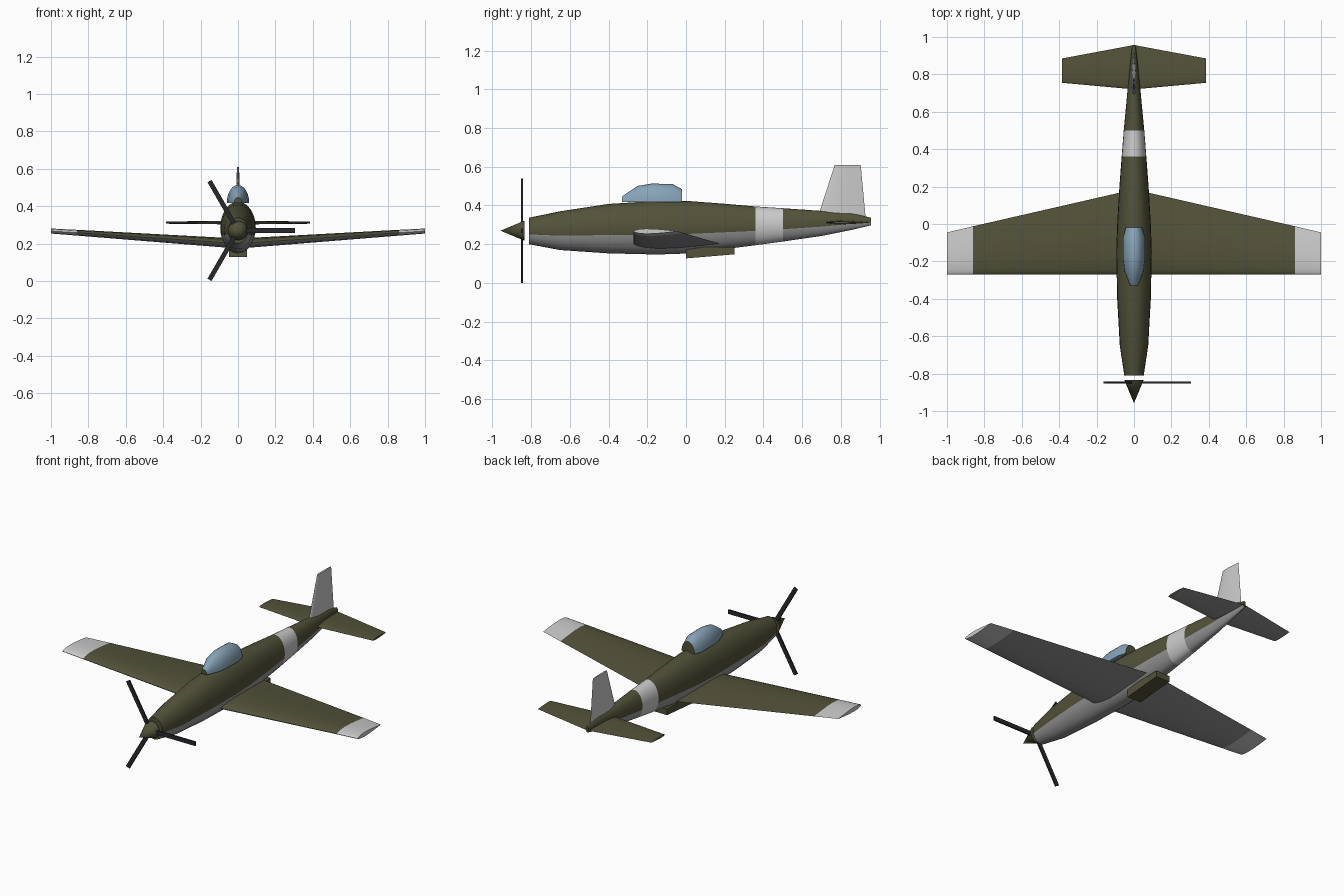
import bpy, bmesh
from math import sin, cos, pi, radians
from mathutils import Matrix, Vector

if "Cube" in bpy.data.objects:
    bpy.data.objects.remove(bpy.data.objects["Cube"])


def material(name, rgb):
    m = bpy.data.materials.new(name)
    m.diffuse_color = (*rgb, 1)
    m.use_nodes = True
    m.node_tree.nodes["Principled BSDF"].inputs["Base Color"].default_value = m.diffuse_color
    return m


OLIVE = material("olive", (0.085, 0.085, 0.042))
GREY = material("underside_grey", (0.3, 0.3, 0.3))
WHITE = material("white", (0.75, 0.75, 0.75))
GLASS = material("canopy_blue", (0.24, 0.37, 0.48))
DARK = material("blade_dark", (0.02, 0.022, 0.026))


def finish(name, bm, mats, angle=35):
    bmesh.ops.recalc_face_normals(bm, faces=bm.faces)
    me = bpy.data.meshes.new(name)
    bm.to_mesh(me)
    bm.free()
    for m in mats:
        me.materials.append(m)
    ob = bpy.data.objects.new(name, me)
    bpy.context.collection.objects.link(ob)
    bpy.ops.object.select_all(action='DESELECT')
    ob.select_set(True)
    bpy.context.view_layer.objects.active = ob
    bpy.ops.object.shade_smooth_by_angle(angle=radians(angle))
    return ob


def loft(name, rings, mats, pick, angle=35):
    """Skin closed rings; pick(segment, side) gives a material index, side None = end cap."""
    bm = bmesh.new()
    vs = [[bm.verts.new(p) for p in r] for r in rings]
    n = len(rings[0])
    for i in range(len(vs) - 1):
        for j in range(n):
            k = (j + 1) % n
            f = bm.faces.new((vs[i][j], vs[i][k], vs[i + 1][k], vs[i + 1][j]))
            f.material_index = pick(i, j)
    for i, seg in ((0, 0), (-1, len(vs) - 2)):
        bm.faces.new(vs[i]).material_index = pick(seg, None)
    return finish(name, bm, mats, angle)


# Fuselage: y, bottom z, top z, half width
stations = [(-0.81, 0.20, 0.337, 0.052), (-0.65, 0.17, 0.37, 0.076),
            (-0.40, 0.153, 0.408, 0.09), (-0.15, 0.147, 0.424, 0.095),
            (0.0, 0.152, 0.424, 0.09), (0.2, 0.175, 0.409, 0.078),
            (0.36, 0.195, 0.395, 0.066), (0.5, 0.214, 0.386, 0.055),
            (0.7, 0.243, 0.372, 0.036), (0.86, 0.275, 0.36, 0.02),
            (0.955, 0.298, 0.337, 0.009)]
N = 24
rings = [[(w * cos(2 * pi * j / N), y, (a + b) / 2 + (b - a) / 2 * sin(2 * pi * j / N))
          for j in range(N)] for y, a, b, w in stations]


def fuselage_paint(i, j):
    if i == 6:
        return 2
    return 1 if j is not None and N // 2 + 1 <= j < N - 1 else 0


loft("fuselage", rings, [OLIVE, GREY, WHITE], fuselage_paint)

# Aerofoil: chord fraction, half thickness fraction
FOIL = [(0.0125, 0.26), (0.05, 0.5), (0.12, 0.76), (0.28, 1.0), (0.5, 0.87), (0.75, 0.5)]
PROFILE = [(0, 0)] + FOIL + [(1, 0)] + [(c, -t) for c, t in reversed(FOIL)]
UPPER = len(FOIL) + 1


def section(lead, trail, half):
    return [(lead + c * (trail - lead), t * half) for c, t in PROFILE]


def wing(name, sections, mats, pick):
    """sections: span, leading y, trailing y, half thickness, z; mirrored over x = 0"""
    both = [(-s[0], *s[1:]) for s in reversed(sections[1:])] + sections
    rings = [[(x, y, z + t) for y, t in section(l, r, h)] for x, l, r, h, z in both]
    loft(name, rings, mats, pick, 40)


# Main wing with white tips
wing("wing", [(0, -0.27, 0.185, 0.027, 0.2), (0.86, -0.27, -0.012, 0.0155, 0.258),
              (1, -0.27, -0.045, 0.0135, 0.267)], [OLIVE, GREY, WHITE],
     lambda i, j: 2 if i in (0, 3) else (0 if j < UPPER else 1))

# Tailplane
wing("tailplane", [(0, 0.72, 0.957, 0.01, 0.312), (0.385, 0.755, 0.885, 0.006, 0.312)],
     [OLIVE, GREY], lambda i, j: 0 if j is None or j < UPPER else 1)

# Fin
loft("fin", [[(t, y, z) for y, t in section(l, r, h)] for z, l, r, h in
             ((0.33, 0.677, 0.928, 0.013), (0.608, 0.767, 0.902, 0.006))],
     [WHITE], lambda i, j: 0, 40)

# Canopy: y, half width, height over the sill
M = 12
arches = [(-0.33, 0.02, 0.03), (-0.25, 0.051, 0.084), (-0.18, 0.06, 0.096),
          (-0.07, 0.059, 0.094), (-0.02, 0.044, 0.067)]
loft("canopy", [[(w * cos(pi * j / M), y, 0.417 + h * sin(pi * j / M)) for j in range(M + 1)]
                for y, w, h in arches], [OLIVE, GLASS], lambda i, j: 0 if j is None else 1)

# Radiator scoop
loft("radiator_scoop", [[(-0.047, y, a), (0.047, y, a), (0.047, y, 0.185), (-0.047, y, 0.185)]
                        for y, a in ((0.0, 0.127), (0.25, 0.148))], [OLIVE], lambda i, j: 0)

# Spinner
HUB_Z = 0.27
bm = bmesh.new()
bmesh.ops.create_cone(bm, cap_ends=True, segments=20, radius1=0.052, radius2=0, depth=0.125,
                      matrix=Matrix.Translation((0, -0.8955, HUB_Z)) @ Matrix.Rotation(pi / 2, 4, 'X'))
finish("spinner", bm, [OLIVE])

# Three propeller blades
for k in range(3):
    bm = bmesh.new()
    bmesh.ops.create_cube(bm, size=1)
    turn = Matrix.Translation((0, -0.847, HUB_Z)) @ Matrix.Rotation(-k * 2 * pi / 3, 4, 'Y')
    for v in bm.verts:
        v.co = turn @ Vector(((v.co.x + 0.5) * 0.305, v.co.y * 0.009, v.co.z * 0.025))
    finish(f"propeller_blade_{k + 1}", bm, [DARK])
